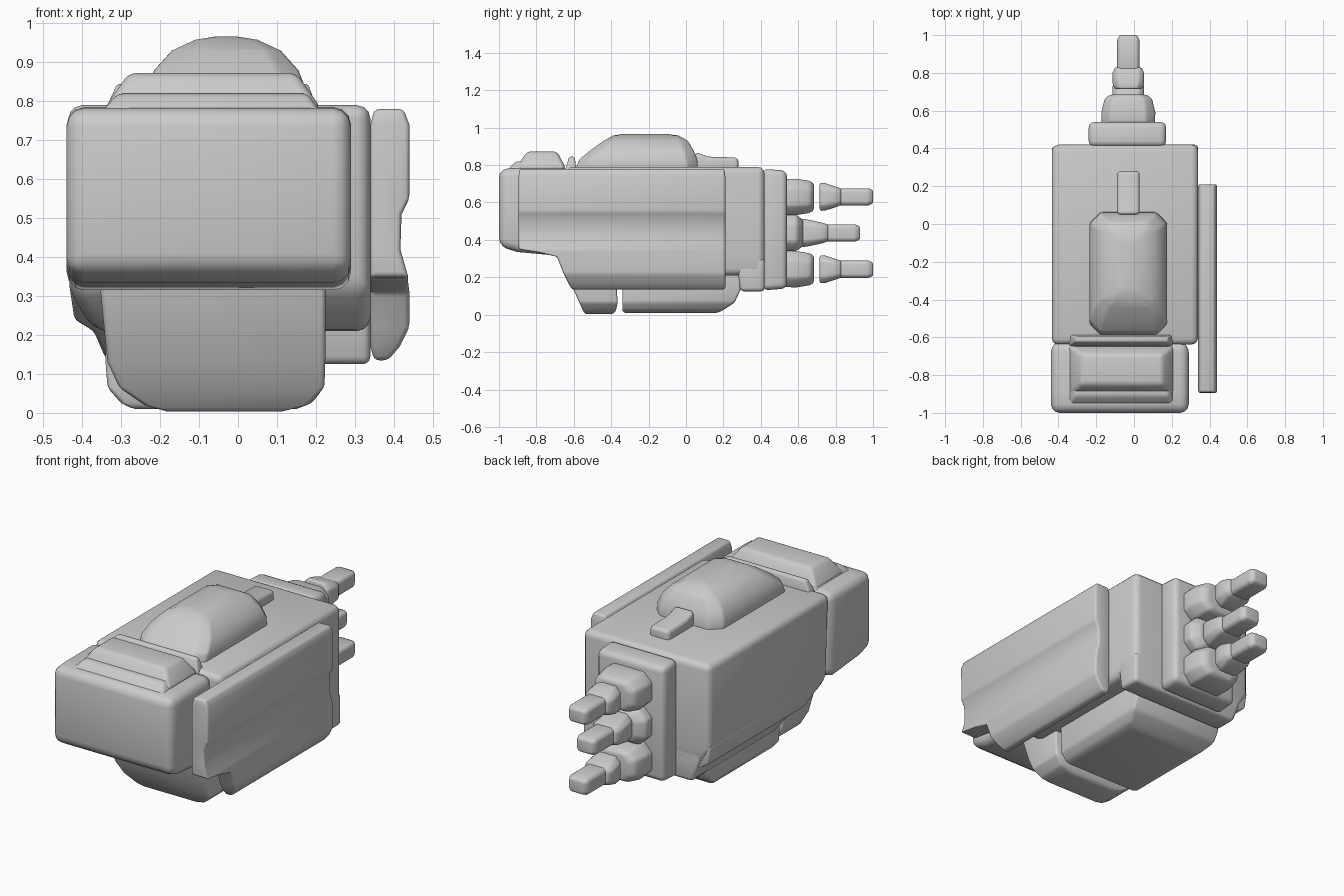
import bpy, bmesh, math

grey = bpy.data.materials.new("grey")
grey.diffuse_color = (0.6, 0.6, 0.6, 1)


def ring(a0, a1, b0, b1, c):
    """Rectangle outline, with corners cut by c when c > 0."""
    if c == 0:
        return [(a0, b0), (a1, b0), (a1, b1), (a0, b1)]
    return [(a0 + c, b0), (a1 - c, b0), (a1, b0 + c), (a1, b1 - c),
            (a1 - c, b1), (a0 + c, b1), (a0, b1 - c), (a0, b0 + c)]


def stack(name, rings, axis="z", cut=0.0, bevel=0.02, angle=42):
    """Loft of rectangles (height, a0, a1, b0, b1) along z (a=x, b=y) or y (a=x, b=z)."""
    bm = bmesh.new()
    loops = []
    for h, a0, a1, b0, b1 in rings:
        c = cut * min(a1 - a0, b1 - b0)
        loops.append([bm.verts.new((a, b, h) if axis == "z" else (a, h, b))
                      for a, b in ring(a0, a1, b0, b1, c)])
    n = len(loops[0])
    for lo, hi in zip(loops, loops[1:]):
        for i in range(n):
            j = (i + 1) % n
            bm.faces.new((lo[i], lo[j], hi[j], hi[i]))
    bm.faces.new(loops[0])
    bm.faces.new(loops[-1])
    bmesh.ops.recalc_face_normals(bm, faces=bm.faces)
    mesh = bpy.data.meshes.new(name)
    bm.to_mesh(mesh)
    bm.free()
    mesh.materials.append(grey)
    ob = bpy.data.objects.new(name, mesh)
    bpy.context.collection.objects.link(ob)
    bpy.context.view_layer.objects.active = ob
    ob.select_set(True)
    if bevel:
        m = ob.modifiers.new("bevel", "BEVEL")
        m.width, m.segments = bevel, 3
        m.limit_method, m.angle_limit = "ANGLE", math.radians(25)
        bpy.ops.object.modifier_apply(modifier="bevel")
    bpy.ops.object.shade_smooth_by_angle(angle=math.radians(angle))
    ob.select_set(False)
    return ob


# Main housing, its rear rim and the left skirt
stack("body", [(0.21, -0.37, 0.34, -0.50, 0.42), (0.32, -0.435, 0.34, -0.62, 0.42),
               (0.79, -0.435, 0.34, -0.64, 0.42)], bevel=0.035)
stack("rear_rim", [(0.125, -0.33, 0.34, 0.29, 0.42), (0.30, -0.40, 0.34, 0.27, 0.42)])
stack("left_skirt", [(0.14, -0.34, -0.26, -0.30, 0.41), (0.21, -0.37, -0.26, -0.40, 0.41),
                     (0.24, -0.42, -0.26, -0.45, 0.41), (0.34, -0.435, -0.26, -0.60, 0.41)],
      bevel=0.012)

# Front block with raised cap and ridge behind it
stack("front_block", [(-1.0, -0.44, 0.29, 0.365, 0.78), (-0.90, -0.44, 0.29, 0.335, 0.785),
                      (-0.68, -0.44, 0.29, 0.315, 0.785), (-0.62, -0.43, 0.28, 0.33, 0.78)],
      axis="y", bevel=0.045)
stack("cap_base", [(0.76, -0.36, 0.22, -0.97, -0.64), (0.82, -0.31, 0.18, -0.91, -0.66)],
      bevel=0.015)
stack("front_cap", [(0.78, -0.345, 0.215, -0.91, -0.64), (0.873, -0.28, 0.15, -0.85, -0.69)],
      bevel=0.02)
stack("ridge", [(0.76, -0.35, 0.21, -0.65, -0.585), (0.845, -0.31, 0.18, -0.625, -0.595)],
      bevel=0.01)

# Domed cover on top and the lug behind it
stack("dome", [(0.76, -0.235, 0.175, -0.60, 0.065), (0.83, -0.235, 0.175, -0.57, 0.06),
               (0.88, -0.215, 0.155, -0.51, 0.04), (0.93, -0.17, 0.11, -0.44, 0.01),
               (0.958, -0.11, 0.05, -0.39, -0.04), (0.966, -0.06, 0.0, -0.34, -0.10)],
      cut=0.14, bevel=0.012, angle=60)
stack("lug", [(0.05, -0.09, 0.03, 0.75, 0.87), (0.12, -0.09, 0.03, 0.75, 0.845),
              (0.28, -0.09, 0.03, 0.75, 0.84)], axis="y", bevel=0.02)

# Side panel: grooved outside, lower front corner cut away
stack("side_panel", [(0.135, 0.35, 0.385, -0.61, 0.21), (0.17, 0.34, 0.415, -0.63, 0.21),
                     (0.22, 0.34, 0.44, -0.655, 0.21), (0.31, 0.34, 0.44, -0.69, 0.21),
                     (0.335, 0.34, 0.437, -0.80, 0.21), (0.35, 0.34, 0.437, -0.895, 0.21),
                     (0.42, 0.34, 0.417, -0.895, 0.21), (0.51, 0.34, 0.420, -0.895, 0.21),
                     (0.55, 0.34, 0.44, -0.895, 0.21), (0.74, 0.34, 0.44, -0.895, 0.21),
                     (0.78, 0.35, 0.425, -0.89, 0.205)], bevel=0.012)

# Underside: front chin and belly box
stack("chin", [(0.003, -0.18, 0.11, -0.54, -0.39), (0.02, -0.24, 0.18, -0.55, -0.375),
               (0.065, -0.305, 0.222, -0.57, -0.365), (0.13, -0.335, 0.224, -0.60, -0.37),
               (0.33, -0.355, 0.225, -0.67, -0.37)], bevel=0.015)
stack("belly_box", [(0.01, -0.27, 0.15, -0.335, 0.17), (0.025, -0.30, 0.19, -0.34, 0.20),
                    (0.065, -0.335, 0.22, -0.34, 0.26), (0.13, -0.34, 0.222, -0.34, 0.29),
                    (0.25, -0.34, 0.222, -0.34, 0.30)], bevel=0.012)

# Rear flange
stack("rear_flange", [(0.41, -0.24, 0.17, 0.13, 0.78), (0.54, -0.24, 0.17, 0.14, 0.77)],
      axis="y", bevel=0.03)


def about(profile, z):
    """Turn (y, half width, half height) rows into rings centred on the connector."""
    return [(y, -0.03 - w, -0.03 + w, z - h, z + h) for y, w, h in profile]


# Three rear connectors: bulb, collar and tip; the middle one is shorter
for label, z, d in (("lower", 0.243, 0), ("middle", 0.437, 0.07), ("upper", 0.63, 0)):
    e = 0.685 - d * 0.85
    stack(label + "_bulb", about([(0.52, 0.14, 0.095), (0.59, 0.143, 0.097),
                                  (e - 0.02, 0.125, 0.085), (e, 0.095, 0.07)], z),
          axis="y", cut=0.25, bevel=0.012, angle=60)
    c = 0.0 if d == 0 else -0.1
    stack(label + "_collar", about([(0.715 + c, 0.075, 0.075), (0.745 + c, 0.083, 0.073),
                                    (0.80 - d, 0.083, 0.055), (0.83 - d, 0.07, 0.045)], z),
          axis="y", cut=0.2, bevel=0.01, angle=60)
    stack(label + "_tip", about([(0.80 - d, 0.06, 0.046), (0.975 - d, 0.06, 0.046),
                                 (1.0 - d, 0.045, 0.035)], z),
          axis="y", cut=0.15, bevel=0.008)
